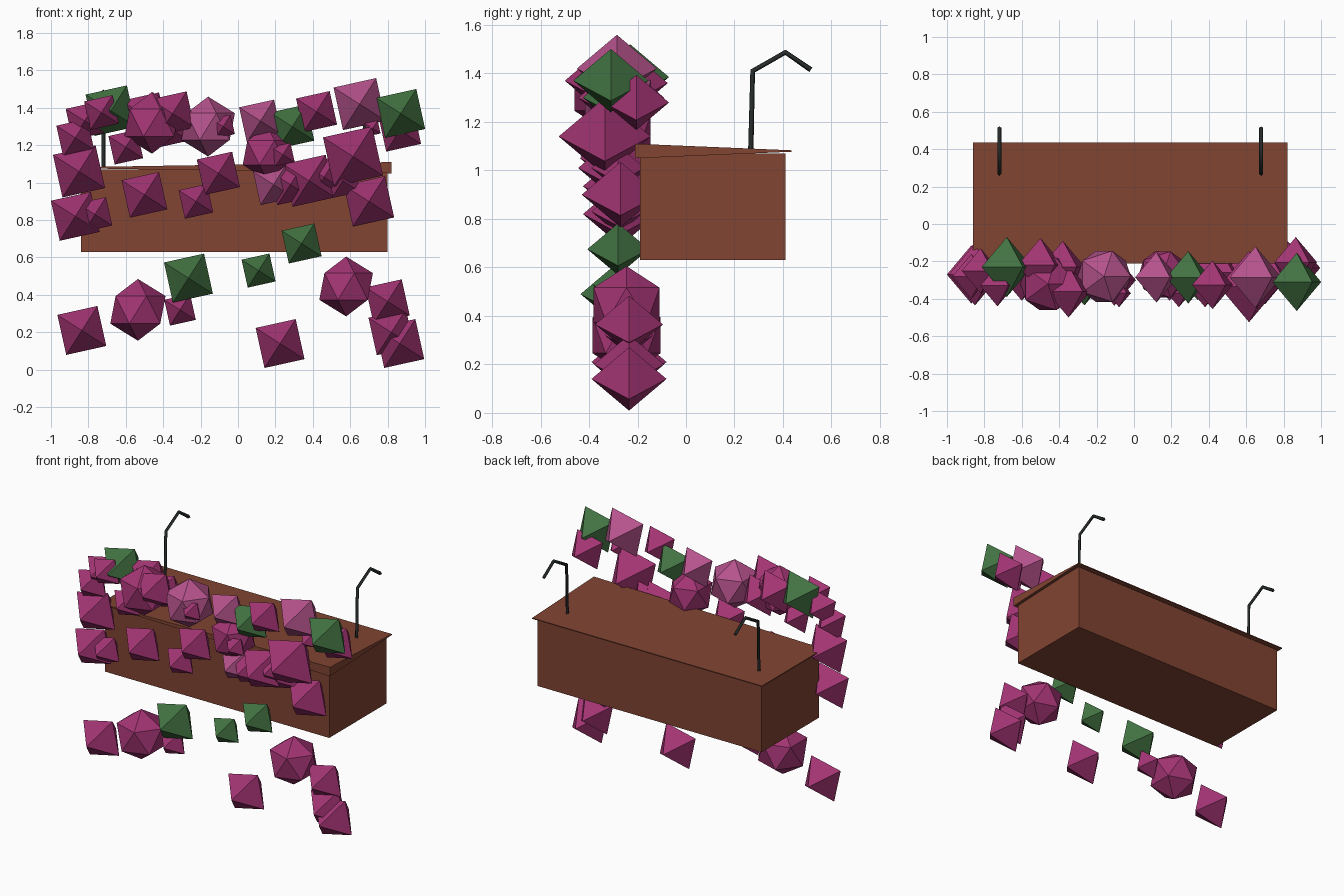
import bpy, bmesh, math
from mathutils import Matrix, Vector

if "Cube" in bpy.data.objects:
    bpy.data.objects.remove(bpy.data.objects["Cube"])


def material(name, color):
    m = bpy.data.materials.new(name)
    m.diffuse_color = (*color, 1)
    m.use_nodes = True
    m.node_tree.nodes["Principled BSDF"].inputs["Base Color"].default_value = m.diffuse_color
    return m


BROWN = material("terracotta", (0.22, 0.058, 0.032))
DARK = material("dark_metal", (0.02, 0.024, 0.024))
PINK = material("magenta", (0.36, 0.034, 0.17))
PALE = material("pale_pink", (0.46, 0.085, 0.26))
GREEN = material("leaf_green", (0.055, 0.17, 0.055))


def finish(bm, name, mat):
    bmesh.ops.recalc_face_normals(bm, faces=bm.faces)
    me = bpy.data.meshes.new(name)
    bm.to_mesh(me)
    bm.free()
    me.materials.append(mat)
    ob = bpy.data.objects.new(name, me)
    bpy.context.collection.objects.link(ob)
    return ob


def box(name, lo, hi, mat):
    lo, hi = Vector(lo), Vector(hi)
    bm = bmesh.new()
    m = Matrix.Translation((lo + hi) / 2) @ Matrix.Diagonal((*(hi - lo), 1))
    bmesh.ops.create_cube(bm, size=1, matrix=m)
    return finish(bm, name, mat)


# planter body
box("planter_box", (-0.84, -0.19, 0.63), (0.80, 0.41, 1.07), BROWN)

# lid: thin plate, thickest at its front right corner
lid = box("planter_top", (-0.86, -0.21, 1.077), (0.82, 0.435, 1.083), BROWN)
for v in lid.data.vertices:
    if v.co.x > 0 and v.co.y < 0:
        v.co.z = 1.11 if v.co.z > 1.08 else 1.05

# bent hanging hooks
for side, x in (("left", -0.72), ("right", 0.68)):
    cu = bpy.data.curves.new(side + "_hook", 'CURVE')
    cu.dimensions = '3D'
    cu.bevel_depth = 0.011
    cu.bevel_resolution = 0
    cu.use_fill_caps = True
    sp = cu.splines.new('POLY')
    pts = [(0.267, 1.075), (0.275, 1.41), (0.41, 1.487), (0.515, 1.415)]
    sp.points.add(len(pts) - 1)
    for p, (y, z) in zip(sp.points, pts):
        p.co = (x, y, z, 1)
    cu.materials.append(DARK)
    bpy.context.collection.objects.link(bpy.data.objects.new(side + "_hook", cu))

TILT = Matrix.Rotation(math.radians(-57.5), 4, 'Y')


def octahedron(name, x, y, z, r, mat):
    bm = bmesh.new()
    for i in range(3):
        for s in (r, -r):
            c = Vector((0, 0, 0))
            c[i] = s
            bm.verts.new(c)
    bmesh.ops.convex_hull(bm, input=bm.verts)
    bmesh.ops.transform(bm, matrix=Matrix.Translation((x, y, z)) @ TILT, verts=bm.verts)
    finish(bm, name, mat)


def icosahedron(name, x, y, z, r, mat):
    bm = bmesh.new()
    bmesh.ops.create_icosphere(bm, subdivisions=1, radius=r,
                               matrix=Matrix.Translation((x, y, z)))
    finish(bm, name, mat)


# trailing blossoms and leaves below the box
for a in ((-.835, .21, .155), (-.31, .32, .10), (.225, .14, .155), (.865, .14, .155),
          (.82, .20, .145), (.80, .365, .14)):
    octahedron("trailing_blossom", a[0], -.235, a[1], a[2], PINK)
for a in ((-.265, .49, .155), (.11, .53, .108), (.34, .675, .127)):
    octahedron("trailing_leaf", a[0], -.28, a[1], a[2], GREEN)

# blossoms in front of the box
for a in ((-.87, -.27, .82, .155), (-.765, -.28, .83, .11), (-.85, -.27, 1.06, .165),
          (-.50, -.28, .935, .145), (-.225, -.28, .90, .11), (-.105, -.30, 1.05, .137),
          (.28, -.28, .99, .13), (.38, -.28, 1.01, .165), (.46, -.26, 1.03, .13),
          (.56, -.28, 1.01, .11), (.615, -.335, 1.14, .19), (.70, -.27, .90, .16)):
    octahedron("front_blossom", *a, PINK)

# blossoms above the box
for a in ((-.87, -.28, 1.24, .12), (-.82, -.25, 1.33, .12), (-.73, -.33, 1.375, .11),
          (-.60, -.30, 1.19, .11), (-.50, -.22, 1.36, .145), (-.35, -.36, 1.37, .14),
          (-.38, -.23, 1.30, .14), (.42, -.325, 1.38, .13), (.865, -.205, 1.28, .135),
          (.72, -.30, 1.29, .05), (-.08, -.37, 1.30, .075), (.24, -.37, 1.15, .075)):
    octahedron("upper_blossom", *a, PINK)
for a in ((.19, -.28, .99, .13), (.12, -.285, 1.33, .135), (.65, -.285, 1.42, .165)):
    octahedron("pale_blossom", *a, PALE)
for a in ((-.68, -.23, 1.385, .16), (.29, -.285, 1.30, .14), (.87, -.31, 1.37, .155)):
    octahedron("upper_leaf", *a, GREEN)

# rounder blossom heads
for a in ((-.535, -.245, .32, .165), (.578, -.245, .445, .16),
          (-.46, -.32, 1.32, .165), (.155, -.27, 1.16, .145)):
    icosahedron("round_blossom", *a, PINK)
icosahedron("pale_round_blossom", -.16, -.28, 1.30, .16, PALE)
